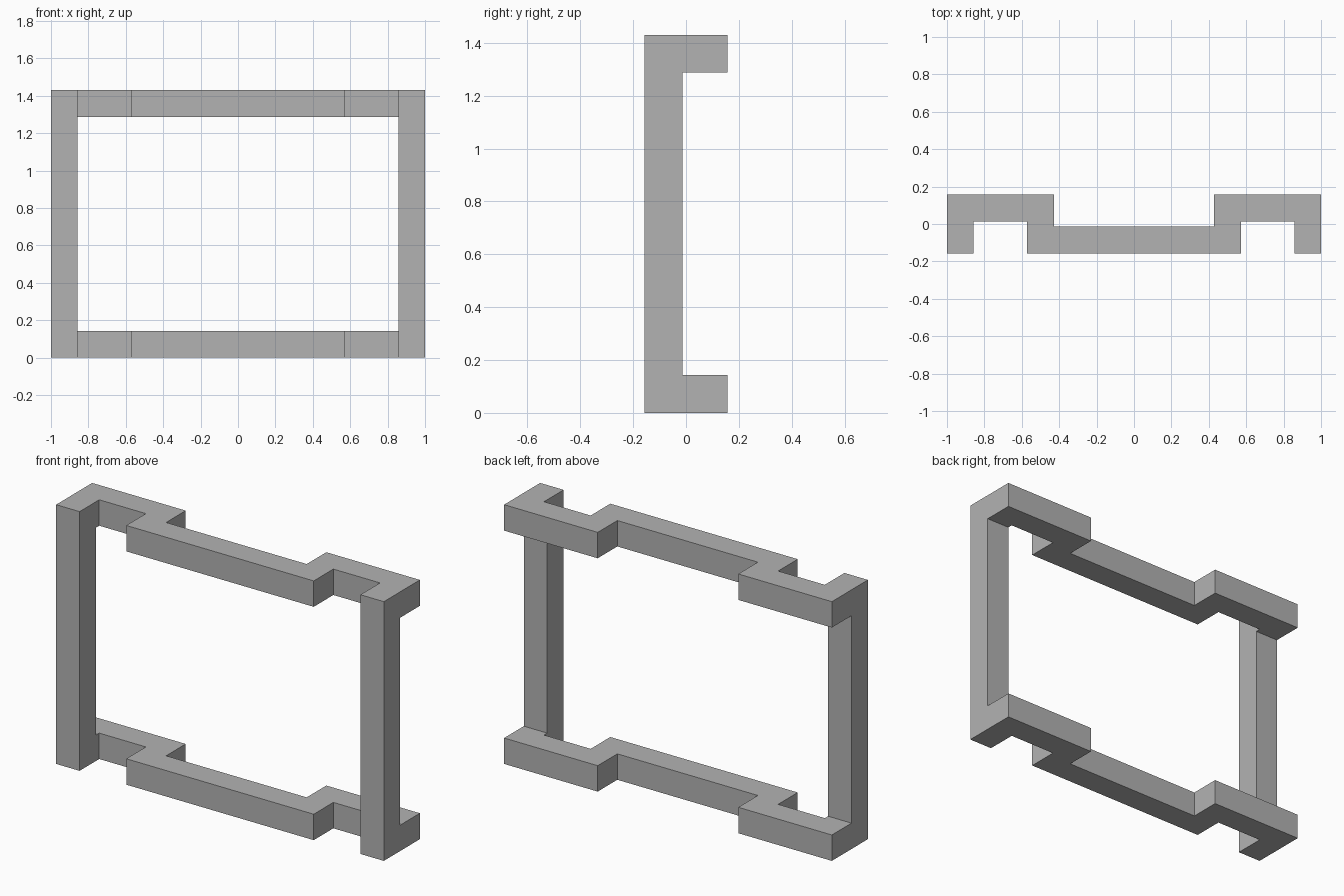
import bpy
import bmesh

cube = bpy.data.objects.get("Cube")
if cube:
    bpy.data.objects.remove(cube, do_unlink=True)

# Proportions of the frame
BAR = 0.143      # bar thickness
HEIGHT = 1.43
FRONT, BACK = -0.157, 0.157

grey = bpy.data.materials.new("plain grey")
grey.use_nodes = True
colour = (0.45, 0.45, 0.45, 1)
grey.diffuse_color = colour
grey.node_tree.nodes["Principled BSDF"].inputs["Base Color"].default_value = colour


def extrude_outline(name, outline, bottom, top):
    """Raise a flat plan outline into a solid between two heights."""
    bm = bmesh.new()
    face = bm.faces.new([bm.verts.new((x, y, bottom)) for x, y in outline])
    raised = bmesh.ops.extrude_face_region(bm, geom=[face], use_keep_orig=True)
    verts = [v for v in raised["geom"] if isinstance(v, bmesh.types.BMVert)]
    bmesh.ops.translate(bm, verts=verts, vec=(0, 0, top - bottom))
    bmesh.ops.recalc_face_normals(bm, faces=bm.faces[:])
    mesh = bpy.data.meshes.new(name)
    bm.to_mesh(mesh)
    bm.free()
    mesh.materials.append(grey)
    obj = bpy.data.objects.new(name, mesh)
    bpy.context.collection.objects.link(obj)
    return obj


# Stepped rails: forward in the middle, set back at the sides, hooked at the ends
inner_front, inner_back = FRONT + BAR, BACK - BAR
half = [
    (4 * BAR, FRONT), (4 * BAR, inner_back),
    (1 - BAR, inner_back), (1 - BAR, FRONT),
    (1, FRONT), (1, BACK),
    (3 * BAR, BACK), (3 * BAR, inner_front),
]
rail_outline = half + [(-x, y) for x, y in reversed(half)]
extrude_outline("bottom_rail", rail_outline, 0, BAR)
extrude_outline("top_rail", rail_outline, HEIGHT - BAR, HEIGHT)

# Upright posts joining the hooked ends
for name, side in (("left_post", 1), ("right_post", -1)):
    outer, inner = side, side * (1 - BAR)
    post_outline = [(inner, FRONT), (outer, FRONT),
                    (outer, inner_front), (inner, inner_front)]
    extrude_outline(name, post_outline, BAR, HEIGHT - BAR)
